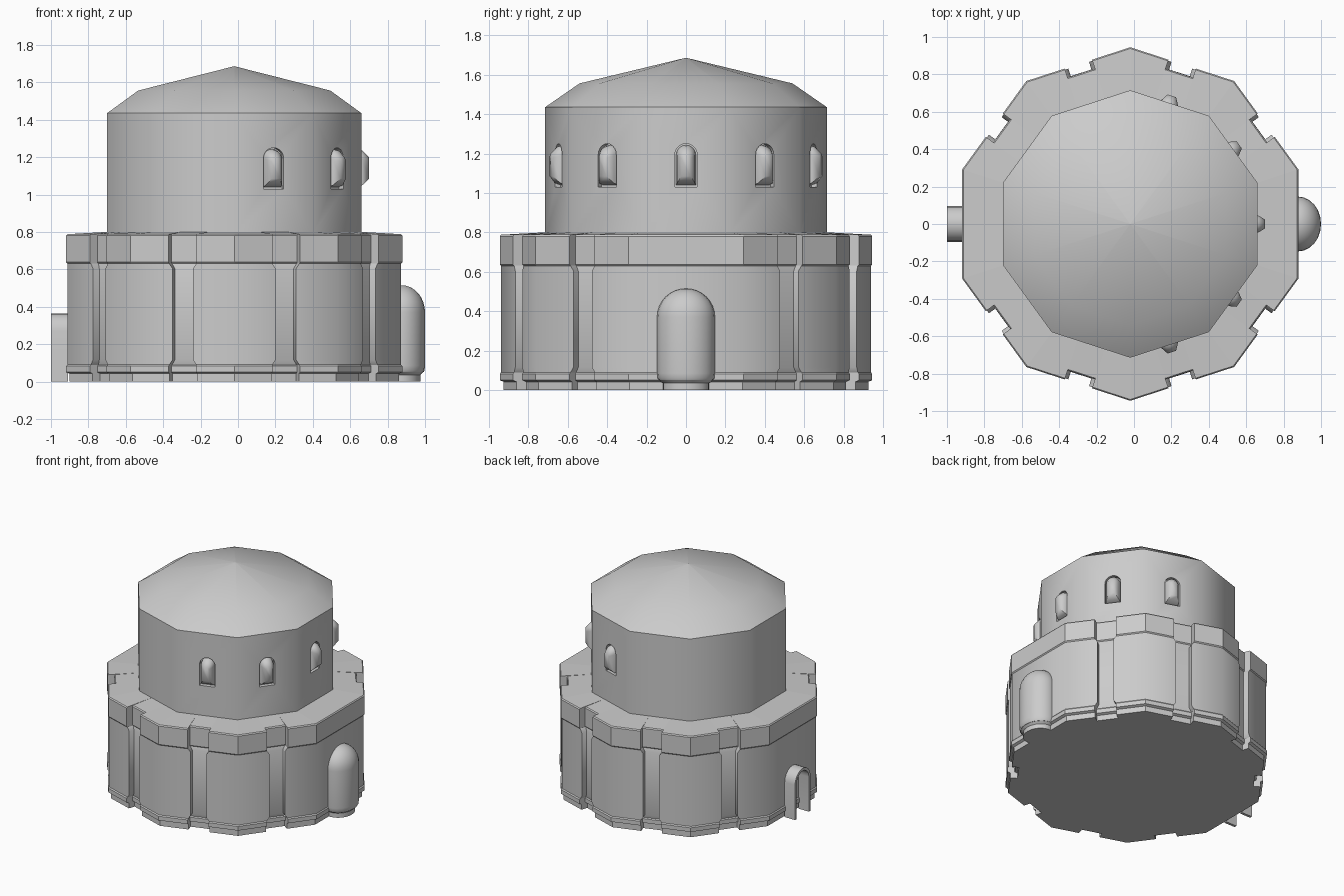
import bpy, bmesh
from math import sin, cos, pi, radians
from mathutils import Matrix, Vector

if "Cube" in bpy.data.objects:
    bpy.data.objects.remove(bpy.data.objects["Cube"])

CX = -0.02          # tower axis
STEP = pi / 5       # ten sides

stone = bpy.data.materials.new("grey stone")
stone.use_nodes = True
grey = (0.6, 0.6, 0.6, 1)
stone.diffuse_color = grey
stone.node_tree.nodes["Principled BSDF"].inputs["Base Color"].default_value = grey


def finish(name, bm, smooth=None):
    """Turn a bmesh into a named stone object, smooth below the given angle."""
    bmesh.ops.remove_doubles(bm, verts=bm.verts, dist=0.0001)
    bmesh.ops.recalc_face_normals(bm, faces=bm.faces)
    mesh = bpy.data.meshes.new(name)
    bm.to_mesh(mesh)
    bm.free()
    obj = bpy.data.objects.new(name, mesh)
    bpy.context.collection.objects.link(obj)
    mesh.materials.append(stone)
    if smooth:
        shade(obj, smooth)
    return obj


def shade(obj, angle):
    bpy.ops.object.select_all(action="DESELECT")
    obj.select_set(True)
    bpy.context.view_layer.objects.active = obj
    bpy.ops.object.shade_smooth_by_angle(angle=radians(angle))


def loft(rings):
    """Skin equal-length rings of points and cap both ends."""
    bm = bmesh.new()
    loops = [[bm.verts.new(p) for p in ring] for ring in rings]
    for a, b in zip(loops, loops[1:]):
        for i in range(len(a)):
            j = (i + 1) % len(a)
            bm.faces.new((a[i], a[j], b[j], b[i]))
    bm.faces.new(loops[0][::-1])
    bm.faces.new(loops[-1])
    return bm


def notched_ring(z, radius, half, depth):
    """Decagon with a notch in the middle of every side but the two end ones."""
    pts = []
    apothem = radius * cos(STEP / 2)
    for k in range(10):
        a = k * STEP
        out, side = Vector((cos(a), sin(a), 0)), Vector((-sin(a), cos(a), 0))
        origin = Vector((CX, 0, z))
        pts.append(origin + out * apothem - side * radius * sin(STEP / 2))
        if k % 5:
            for s, d in ((-half, 0), (-half, depth), (half, depth), (half, 0)):
                pts.append(origin + out * (apothem - d) + side * s)
    return pts


def plain_ring(z, radius):
    return [(CX + radius * cos((k + 0.5) * STEP), radius * sin((k + 0.5) * STEP), z)
            for k in range(10)]


def arch(x, half, bottom, top, segs=10):
    """Round-headed outline in a plane facing x."""
    spring = top - half
    pts = [(x, -half, bottom), (x, half, bottom)]
    pts += [(x, half * cos(pi * i / segs), spring + half * sin(pi * i / segs))
            for i in range(segs + 1)]
    return pts


def cut(obj, cutter):
    """Apply a boolean difference and discard the cutter."""
    cutter.hide_render = True
    mod = obj.modifiers.new("cut", "BOOLEAN")
    mod.operation, mod.solver, mod.object = "DIFFERENCE", "EXACT", cutter
    bpy.ops.object.select_all(action="DESELECT")
    obj.select_set(True)
    bpy.context.view_layer.objects.active = obj
    bpy.ops.object.modifier_apply(modifier=mod.name)
    bpy.data.objects.remove(cutter)


# Lower storey: plinth, wall and parapet band share the notched outline
WIDE, NARROW, DEEP, SHALLOW = 0.077, 0.058, 0.05, 0.042
finish("plinth", loft([
    notched_ring(0, 0.925, WIDE, DEEP),
    notched_ring(0.042, 0.925, WIDE, DEEP),
    notched_ring(0.05, 0.945, WIDE, DEEP),
    notched_ring(0.082, 0.945, WIDE, DEEP),
    notched_ring(0.09, 0.938, WIDE, DEEP)]))
finish("lower_wall", loft([
    notched_ring(0.088, 0.938, WIDE, DEEP),
    notched_ring(0.115, 0.938, NARROW, SHALLOW),
    notched_ring(0.605, 0.938, NARROW, SHALLOW),
    notched_ring(0.632, 0.938, WIDE, DEEP)]), 40)
finish("parapet_band", loft([
    notched_ring(0.63, 0.938, WIDE, DEEP),
    notched_ring(0.638, 0.945, WIDE, DEEP),
    notched_ring(0.78, 0.945, WIDE, DEEP),
    notched_ring(0.788, 0.938, WIDE, DEEP),
    notched_ring(0.8, 0.72, WIDE, 0.003)]))

# Upper drum and roof
drum = finish("drum", loft([plain_ring(0.79, 0.715), plain_ring(1.436, 0.715)]))
FACE = 0.715 * cos(STEP / 2)
window_turns = [Matrix.Translation((CX, 0, 0)) @ Matrix.Rotation(k * STEP, 4, "Z")
                for k in range(-2, 3)]
for turn in window_turns:
    bm = loft([arch(FACE - 0.03, 0.057, 1.03, 1.25), arch(FACE + 0.05, 0.057, 1.03, 1.25)])
    bm.transform(turn)
    cut(drum, finish("window_cutter", bm))
shade(drum, 40)

bm = loft([plain_ring(1.435, 0.715), plain_ring(1.556, 0.54), plain_ring(1.686, 0.0005)])
finish("roof", bm, 40)

# Bulging window panes
for n, turn in enumerate(window_turns):
    bm = loft([arch(FACE - 0.032, 0.05, 1.04, 1.243),
               arch(FACE + 0.005, 0.045, 1.05, 1.235),
               arch(FACE + 0.04, 0.024, 1.085, 1.2)])
    bm.transform(turn)
    finish("window_pane_%d" % (n + 1), bm, 60)

# Apse: elliptical half column with a domed head, set on a narrower foot
def apse_ring(z, scale):
    return [(0.875 + 0.125 * scale * cos(2 * pi * i / 24),
             0.147 * scale * sin(2 * pi * i / 24), z) for i in range(24)]

rings = [apse_ring(0.05, 0.94), apse_ring(0.06, 0.98), apse_ring(0.085, 1)]
rings += [apse_ring(0.37 + 0.145 * sin(i * pi / 16), max(cos(i * pi / 16), 0.002))
          for i in range(9)]
finish("apse", loft(rings), 40)
finish("apse_foot", loft([apse_ring(0, 0.8), apse_ring(0.035, 0.8), apse_ring(0.052, 0.94)]), 30)

# Entrance: thin arched porch, open at the end
porch = finish("porch", loft([arch(-1.0, 0.095, 0, 0.365), arch(-0.91, 0.095, 0, 0.365)]))
cut(porch, finish("porch_cutter", loft([arch(-1.1, 0.075, -0.1, 0.345),
                                        arch(-0.85, 0.075, -0.1, 0.345)])))
shade(porch, 40)
